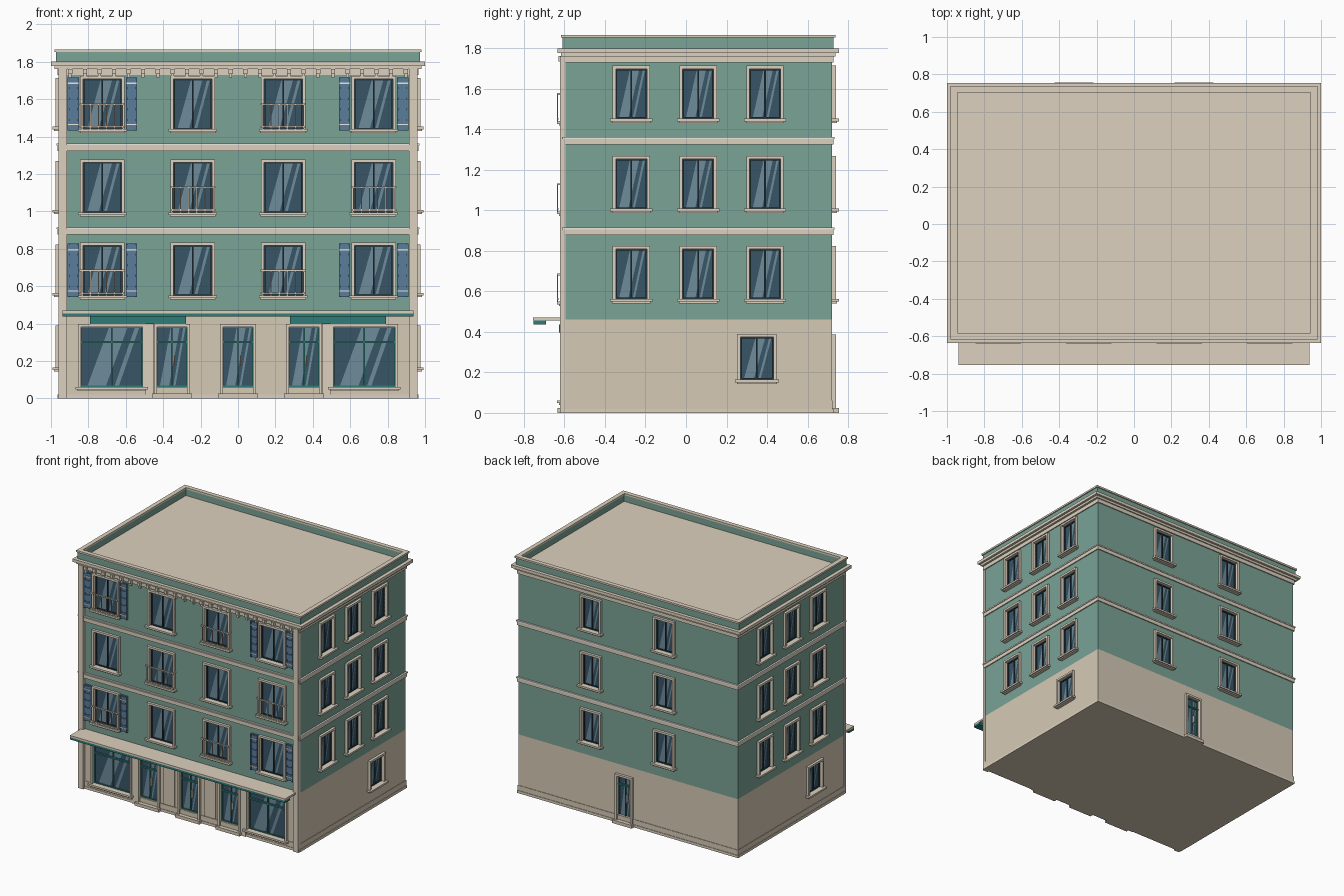
import bpy, bmesh
from mathutils import Matrix, Vector

if "Cube" in bpy.data.objects:
    bpy.data.objects.remove(bpy.data.objects["Cube"])

COLOURS = {
    "stone": (0.67, 0.59, 0.46), "trim": (0.72, 0.64, 0.52), "wall_green": (0.195, 0.367, 0.305),
    "glass": (0.04, 0.09, 0.133), "reflection": (0.156, 0.262, 0.328), "sash": (0.02, 0.04, 0.055),
    "teal": (0.026, 0.205, 0.188), "shutter_blue": (0.102, 0.205, 0.328), "pale": (0.85, 0.82, 0.76),
}
mats = {}
for name, c in COLOURS.items():
    mats[name] = bpy.data.materials.new(name)
    mats[name].diffuse_color = (*c, 1)

CY, HX, HY = 0.06, 0.957, 0.66      # building centre in y, half width, half depth
parts = {}                          # part name -> (bmesh, material name)

# Each wall frame maps (u along the wall, d outward, z) to the world
def wall(u, out, origin):
    m = Matrix((u, out, (0, 0, 1))).transposed().to_4x4()
    m.translation = origin
    return m

FRONT = wall((1, 0, 0), (0, -1, 0), (0, CY - HY, 0))
BACK = wall((-1, 0, 0), (0, 1, 0), (0, CY + HY, 0))
RIGHT = wall((0, 1, 0), (1, 0, 0), (HX, CY, 0))
LEFT = wall((0, -1, 0), (-1, 0, 0), (-HX, CY, 0))
WORLD = Matrix.Identity(4)


def mesh_for(name, mat):
    return parts.setdefault(name, (bmesh.new(), mat))[0]


def box(name, mat, u, d, z, frame=WORLD):
    size = Matrix.Diagonal((u[1] - u[0], d[1] - d[0], z[1] - z[0], 1))
    mid = Matrix.Translation(((u[0] + u[1]) / 2, (d[0] + d[1]) / 2, (z[0] + z[1]) / 2))
    bm = mesh_for(name, mat)
    new = bmesh.ops.create_cube(bm, size=1, matrix=frame @ mid @ size)["verts"]
    if frame.determinant() < 0:
        bmesh.ops.reverse_faces(bm, faces=list({f for v in new for f in v.link_faces}))


def block(name, mat, hx, hy, z):
    box(name, mat, (-hx, hx), (CY - hy, CY + hy), z)


def ring(name, mat, hx, hy, t, z):
    for s in (-1, 1):
        box(name, mat, (-hx, hx), sorted((CY + s * hy, CY + s * (hy - t))), z)
        box(name, mat, sorted((s * hx, s * (hx - t))), (CY - hy + t, CY + hy - t), z)


def glazing(f, u, w, z0, z1, bar):
    a, b = u - w / 2, u + w / 2
    box("cutter", "stone", (a, b), (-0.02, 0.05), (z0, z1), f)
    box("window_glass", "glass", (a, b), (-0.022, -0.015), (z0, z1), f)
    # slanted reflection stripes
    bm = mesh_for("glass_reflections", "reflection")
    for lo, hi, shift in ((-0.40, -0.10, 0.36), (0.04, 0.11, 0.34)):
        pts = ((lo, z0), (hi, z0), (hi + shift, z1), (lo + shift, z1))
        face = bm.faces.new([bm.verts.new(f @ Vector((u + k * w, -0.0145, z))) for k, z in pts])
        face.normal_update()
        if face.normal.dot(f.to_3x3() @ Vector((0, 1, 0))) < 0:
            face.normal_flip()
    # sash and centre bar
    n = "shop_glazing_bars" if bar == "teal" else "window_sashes"
    for e0, e1 in ((a, a + 0.007), (b - 0.007, b), (u - 0.004, u + 0.004)):
        box(n, bar, (e0, e1), (-0.015, -0.006), (z0, z1), f)
    for e in (z0, z1 - 0.007):
        box(n, bar, (a, b), (-0.015, -0.007), (e, e + 0.007), f)


def surround(f, u, w, z0, z1, t=0.016, d=0.02):
    for s in (-1, 1):
        box("window_frames", "trim", sorted((u + s * w / 2, u + s * (w / 2 + t))), (-0.005, d), (z0, z1), f)
    box("window_frames", "trim", (u - w / 2 - t, u + w / 2 + t), (-0.005, d), (z1, z1 + t), f)


def window(f, u, w, z0, z1, bar="sash"):
    glazing(f, u, w, z0, z1, bar)
    surround(f, u, w, z0, z1)
    s = w / 2 + 0.028
    box("window_sills", "trim", (u - s, u + s), (-0.005, 0.036), (z0 - 0.014, z0), f)
    box("window_sills", "trim", (u - s + 0.01, u + s - 0.01), (-0.005, 0.026), (z0 - 0.022, z0 - 0.014), f)


def door(f, u, w, z0, z1):
    glazing(f, u, w, z0, z1, "teal")
    surround(f, u, w, 0.025, z1)
    box("shop_glazing_bars", "teal", (u - w / 2, u + w / 2), (-0.015, -0.003), (0.295, 0.307), f)
    box("door_handles", "trim", (u + 0.01, u + 0.016), (-0.015, 0.005), (0.17, 0.23), f)
    s = w / 2 + 0.025
    box("door_steps", "stone", (u - s, u + s), (-0.005, 0.035), (0, 0.025), f)


def railing(u, z0):
    h, r = 0.122, 0.137
    for z in (z0 + 0.008, z0 + r - 0.008):
        box("balcony_railings", "trim", (u - h, u + h), (0.029, 0.038), (z, z + 0.009), FRONT)
    for i in range(6):
        x = u - 0.108 + i * 0.0432
        box("balcony_railings", "trim", (x - 0.003, x + 0.003), (0.031, 0.036), (z0, z0 + r), FRONT)
    for s in (-1, 1):
        box("balcony_railings", "trim", sorted((u + s * h, u + s * (h - 0.007))), (0, 0.037),
            (z0 + r - 0.008, z0 + r + 0.001), FRONT)


def shutter(u, z0, z1):
    a, b = u - 0.03, u + 0.03
    box("shutters", "shutter_blue", (a, b), (-0.002, 0.01), (z0, z1), FRONT)
    for e in (a, b - 0.009):
        box("shutters", "shutter_blue", (e, e + 0.009), (0, 0.019), (z0, z1), FRONT)
    for i in range(5):
        z = z0 + (z1 - z0) * i / 5
        box("shutters", "shutter_blue", (a, b), (0, 0.016), (z + 0.006, z + 0.05), FRONT)
    for z in (z0 + 0.03, z1 - 0.035):
        box("shutter_hinges", "pale", (a, b), (0, 0.021), (z, z + 0.006), FRONT)


# Wall masses, plinth and floor bands
block("ground_floor", "stone", HX, HY, (0, 0.46))
block("upper_walls", "wall_green", HX, HY, (0.46, 1.76))
ring("plinth", "stone", HX + 0.004, HY + 0.004, 0.02, (0, 0.06))
ring("base_strip", "trim", HX + 0.008, HY + 0.008, 0.02, (0, 0.02))
for z in (0.877, 1.324):
    ring("floor_bands", "trim", HX + 0.008, HY + 0.008, 0.02, (z, z + 0.028))
    ring("floor_band_lips", "pale", HX + 0.013, HY + 0.013, 0.025, (z + 0.028, z + 0.038))
    box("floor_bands", "trim", (-HX, HX), (0, 0.018), (z, z + 0.03), FRONT)

# Roof: frieze, cornice, brackets, parapet and coping
block("frieze", "trim", HX + 0.008, HY + 0.008, (1.73, 1.765))
block("cornice_lower", "trim", 0.982, 0.677, (1.76, 1.777))
block("cornice", "trim", 1.0, 0.695, (1.777, 1.80))
for i in range(24):
    x = -0.897 + i * 0.078
    box("cornice_brackets", "trim", (x - 0.011, x + 0.011), (0, 0.03), (1.735, 1.762), FRONT)
    box("cornice_brackets", "trim", (x - 0.008, x + 0.008), (0, 0.02), (1.715, 1.735), FRONT)
ring("parapet", "wall_green", 0.972, 0.669, 0.022, (1.795, 1.852))
ring("parapet_coping", "trim", 0.98, 0.677, 0.035, (1.852, 1.866))

# Front corner pilasters
for s in (-1, 1):
    box("corner_pilasters", "trim", sorted((s * 0.96, s * 0.915)), (-0.005, 0.022), (0, 1.76), FRONT)

# Upper front windows with railings and shutters
COLS = (-0.725, -0.242, 0.242, 0.725)
for row in range(3):
    z0 = 0.55 + 0.445 * row
    for col, u in enumerate(COLS):
        window(FRONT, u, 0.205, z0, z0 + 0.267)
        if col % 2 == row % 2:
            railing(u, z0)
        if row != 1 and col in (0, 3):
            for s in (-1, 1):
                shutter(u + s * 0.156, z0 - 0.008, z0 + 0.277)
    # Side and back windows
    z0 = 0.563 + 0.445 * row
    for f in (LEFT, RIGHT):
        for u in (-0.33, 0, 0.33):
            window(f, u, 0.153, z0, z0 + 0.245)
    for u in (-0.32, 0.32):
        window(BACK, u, 0.153, z0, z0 + 0.245)

# Ground floor side windows and back door
for f in (LEFT, RIGHT):
    window(f, 0.29, 0.162, 0.165, 0.374)
door(BACK, -0.03, 0.12, 0.03, 0.37)

# Shopfront: display windows, doors, piers, signs
for s in (-1, 1):
    u = s * 0.675
    window(FRONT, u, 0.33, 0.062, 0.383, "teal")
    box("shop_glazing_bars", "teal", (u - 0.165, u + 0.165), (-0.015, -0.003), (0.295, 0.307), FRONT)
    box("shop_piers", "trim", (s * 0.475 - 0.022, s * 0.475 + 0.022), (-0.005, 0.014), (0, 0.44), FRONT)
    box("shop_panels", "stone", (s * 0.18 - 0.05, s * 0.18 + 0.05), (-0.005, 0.008), (0.065, 0.385), FRONT)
    box("sign_boards", "teal", (s * 0.535 - 0.257, s * 0.535 + 0.257), (0, 0.026), (0.397, 0.437), FRONT)
for u in (-0.353, 0, 0.353):
    door(FRONT, u, 0.162, 0.062, 0.383)

# Awning
box("awning", "trim", (-0.938, 0.938), (-0.005, 0.155), (0.455, 0.47), FRONT)
box("awning_valance", "teal", (-0.938, 0.938), (0.09, 0.153), (0.437, 0.455), FRONT)

# Turn the collected parts into objects
for name, (bm, mat) in parts.items():
    me = bpy.data.meshes.new(name)
    bm.to_mesh(me)
    bm.free()
    me.materials.append(mats[mat])
    bpy.context.collection.objects.link(bpy.data.objects.new(name, me))

# Cut the window recesses into the walls
cutter = bpy.data.objects["cutter"]
cutter.hide_render = True
for name in ("ground_floor", "upper_walls"):
    ob = bpy.data.objects[name]
    mod = ob.modifiers.new("window_recesses", "BOOLEAN")
    mod.operation, mod.solver, mod.object = "DIFFERENCE", "EXACT", cutter
    bpy.context.view_layer.objects.active = ob
    bpy.ops.object.modifier_apply(modifier=mod.name)
bpy.data.objects.remove(cutter)

for m in bpy.data.materials:
    if m.users and not m.is_grease_pencil:
        m.use_nodes = True
        m.node_tree.nodes["Principled BSDF"].inputs["Base Color"].default_value = m.diffuse_color
